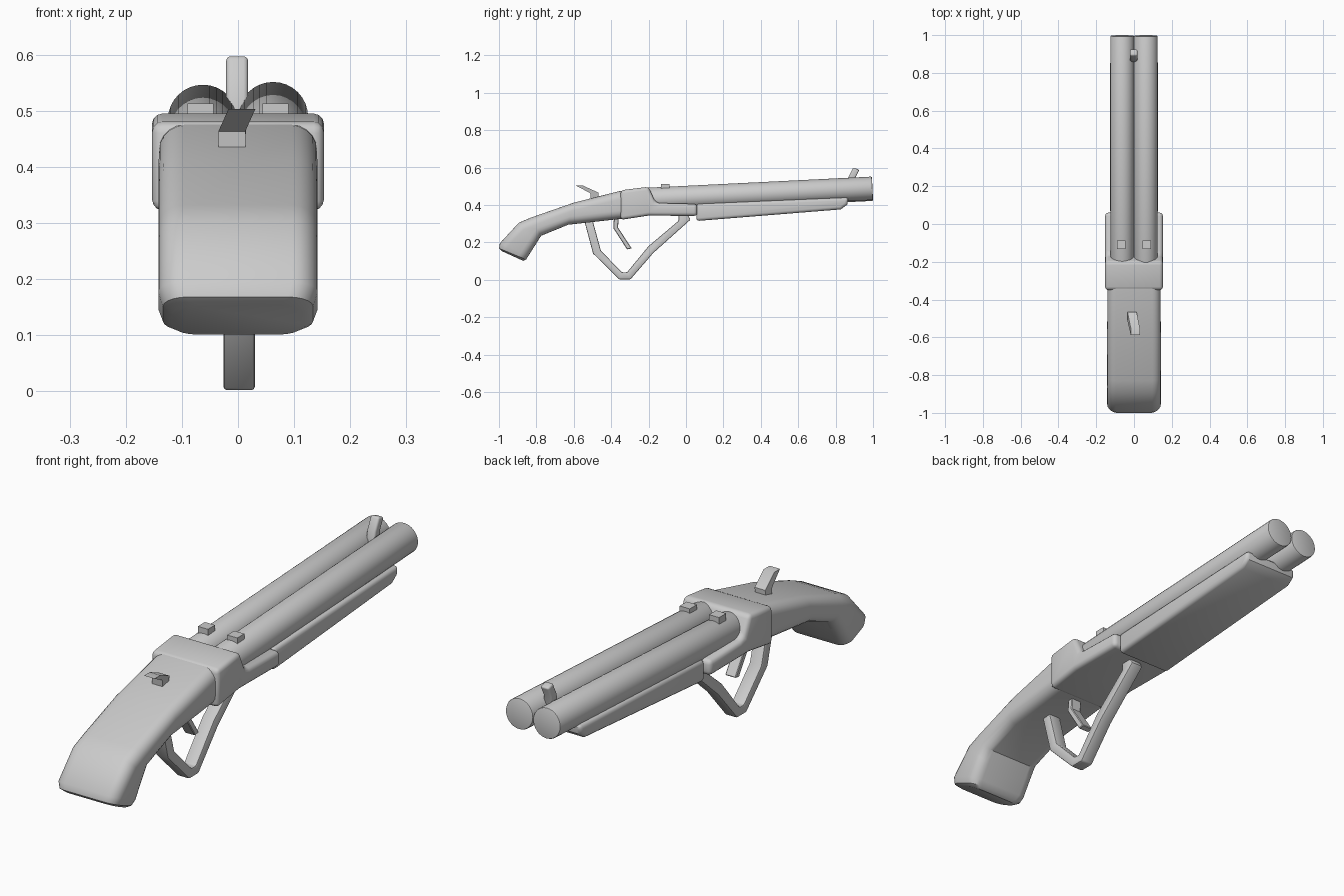
import bpy, bmesh, math
from mathutils import Vector, Matrix

if "Cube" in bpy.data.objects:
    bpy.data.objects.remove(bpy.data.objects["Cube"])


def finish(name, bm, bevel=0.0, seg=3):
    """Bevel the hard edges, fix normals, smooth by angle."""
    bmesh.ops.recalc_face_normals(bm, faces=bm.faces)
    if bevel:
        hard = [e for e in bm.edges if e.calc_face_angle(0) > 0.75]
        bmesh.ops.bevel(bm, geom=hard, offset=bevel, segments=seg,
                        profile=0.5, affect='EDGES', clamp_overlap=True)
    me = bpy.data.meshes.new(name)
    bm.to_mesh(me)
    bm.free()
    ob = bpy.data.objects.new(name, me)
    bpy.context.collection.objects.link(ob)
    bpy.ops.object.select_all(action='DESELECT')
    ob.select_set(True)
    bpy.context.view_layer.objects.active = ob
    bpy.ops.object.shade_smooth_by_angle(angle=math.radians(35))
    return ob


def prism(name, pts, x0, x1, bevel=0.0, seg=3):
    """Extrude a side profile of (y, z) points from x0 to x1."""
    bm = bmesh.new()
    a = [bm.verts.new((x0, y, z)) for y, z in pts]
    b = [bm.verts.new((x1, y, z)) for y, z in pts]
    n = len(pts)
    bm.faces.new(a)
    bm.faces.new(b)
    for i in range(n):
        j = (i + 1) % n
        bm.faces.new((a[i], a[j], b[j], b[i]))
    return finish(name, bm, bevel, seg)


def loft(name, sections, corner, steps=5):
    """Rounded-rectangle sections given as top point, bottom point, half width."""
    bm = bmesh.new()
    rings = []
    for ty, tz, by, bz, hw in sections:
        top, bot = Vector((0, ty, tz)), Vector((0, by, bz))
        mid, h = (top + bot) / 2, (top - bot).length / 2
        up = (top - bot).normalized()
        r = min(corner, h * 0.9)
        ring = []
        for q, (sx, sz) in enumerate(((1, 1), (-1, 1), (-1, -1), (1, -1))):
            for k in range(steps + 1):
                t = math.pi / 2 * (q + k / steps)
                x = sx * (hw - r) + r * math.cos(t)
                v = sz * (h - r) + r * math.sin(t)
                ring.append(bm.verts.new(mid + up * v + Vector((x, 0, 0))))
        rings.append(ring)
    for a, b in zip(rings, rings[1:]):
        for i in range(len(a)):
            j = (i + 1) % len(a)
            bm.faces.new((a[i], a[j], b[j], b[i]))
    bm.faces.new(rings[0])
    bm.faces.new(rings[-1])
    return finish(name, bm)


# Stock with drooping grip
loft("stock", [
    (-0.30, 0.480, -0.30, 0.330, 0.140),
    (-0.36, 0.473, -0.36, 0.324, 0.141),
    (-0.60, 0.412, -0.63, 0.294, 0.142),
    (-0.83, 0.332, -0.775, 0.235, 0.142),
    (-0.895, 0.304, -0.80, 0.195, 0.142),
    (-0.995, 0.195, -0.842, 0.128, 0.142),
    (-1.00, 0.168, -0.855, 0.108, 0.134),
    (-0.985, 0.153, -0.87, 0.101, 0.118)], 0.045)

# Receiver with lower wings that cradle the barrels
prism("receiver", [(-0.35, 0.478), (-0.20, 0.497), (-0.165, 0.417), (-0.14, 0.410),
                   (0.06, 0.405), (0.06, 0.341), (-0.20, 0.343), (-0.35, 0.320)],
      -0.153, 0.153, 0.018)

# Twin barrels
for side, sx, dz in (("left", -1, 0.0), ("right", 1, 0.005)):
    a = Vector((sx * 0.0625, -0.25, 0.422 + dz))
    b = Vector((sx * 0.0625, 0.997, 0.484 + dz))
    rot = (b - a).to_track_quat('Z', 'Y').to_matrix().to_4x4()
    bm = bmesh.new()
    bmesh.ops.create_cone(bm, cap_ends=True, segments=32, radius1=0.0625, radius2=0.0625,
                          depth=(b - a).length, matrix=Matrix.Translation((a + b) / 2) @ rot)
    finish(side + "_barrel", bm, 0.005, 2)
    # Rear sight block
    x = sx * 0.067
    prism(side + "_rear_sight", [(-0.133, 0.46), (-0.087, 0.46), (-0.087, 0.513),
                                 (-0.133, 0.513)], x - 0.023, x + 0.023)

# Fore-end under the barrels
prism("fore_end", [(0.055, 0.405), (0.87, 0.440), (0.862, 0.402), (0.828, 0.376),
                   (0.055, 0.314)], -0.126, 0.127, 0.016)

# Front bead sight
prism("front_sight", [(0.855, 0.49), (0.90, 0.49), (0.905, 0.545), (0.927, 0.588),
                      (0.893, 0.599), (0.868, 0.548)], -0.021, 0.018, 0.008)

# Hammer, leaning slightly to one side
hammer = prism("hammer", [(-0.505, 0.40), (-0.47, 0.40), (-0.467, 0.465), (-0.55, 0.503),
                          (-0.588, 0.503), (-0.512, 0.463)], -0.035, 0.013)
for v in hammer.data.vertices:
    v.co.x += max(0.0, v.co.z - 0.463) * 0.45

# Lever loop below the receiver
prism("lever_guard", [(-0.545, 0.32), (-0.50, 0.32), (-0.455, 0.155), (-0.342, 0.040),
                      (-0.315, 0.040), (-0.20, 0.180), (-0.04, 0.315), (-0.04, 0.36),
                      (0.00, 0.36), (0.025, 0.322), (-0.175, 0.143), (-0.297, 0.002),
                      (-0.358, 0.002), (-0.497, 0.140)], -0.026, 0.030, 0.006, 2)

# Trigger
prism("trigger", [(-0.385, 0.35), (-0.36, 0.35), (-0.363, 0.278), (-0.290, 0.168),
                  (-0.315, 0.162), (-0.388, 0.275)], -0.022, 0.026, 0.003, 1)
